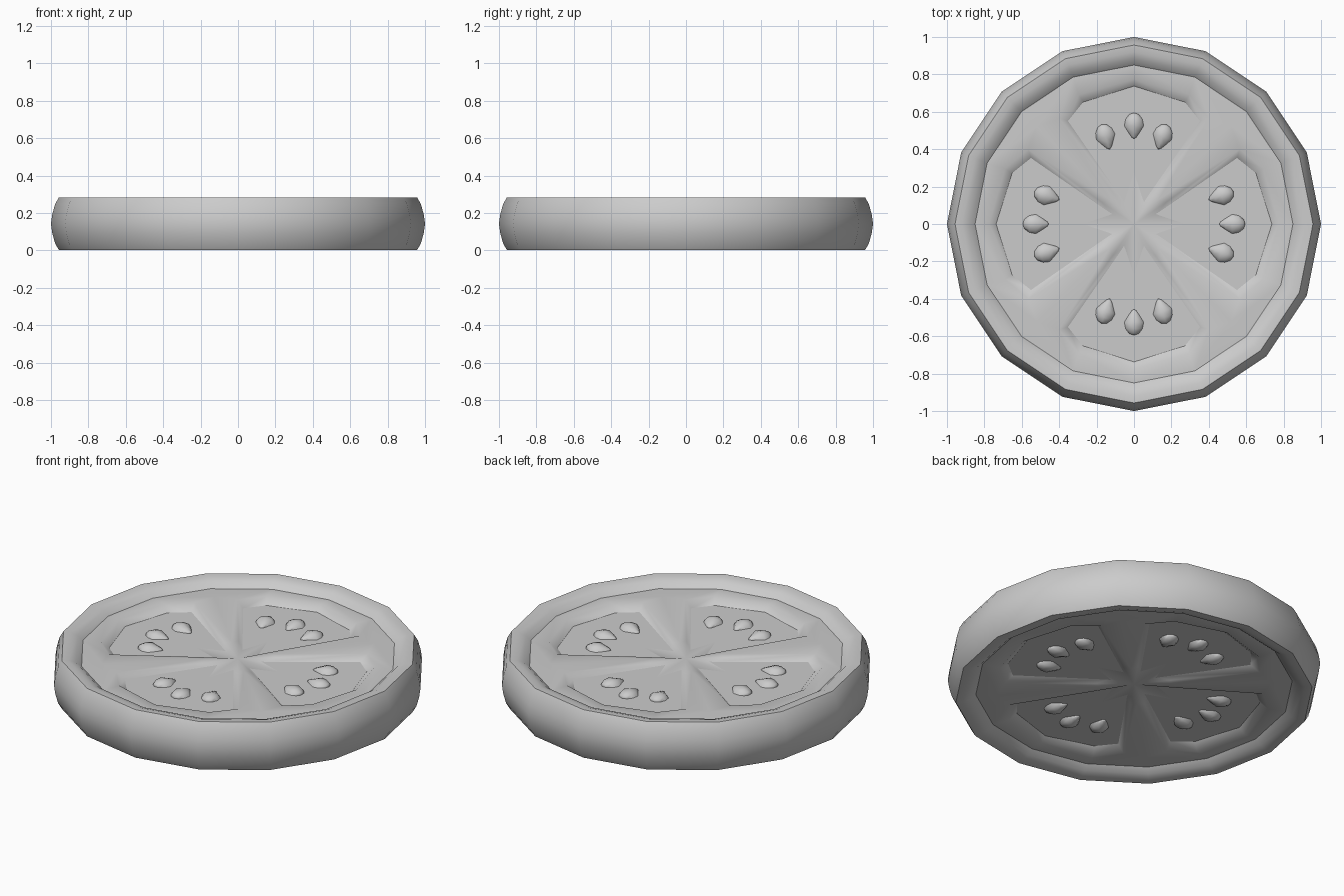
import bpy, bmesh
from math import cos, sin, pi, radians
from mathutils import Matrix, Vector

if "Cube" in bpy.data.objects:
    bpy.data.objects.remove(bpy.data.objects["Cube"])

SIDES = 16
MID = 0.1425      # height of the slice's middle plane
FLOOR = 0.07      # pocket floor, measured from the middle plane

grey = bpy.data.materials.new("plain grey")
grey.use_nodes = True
grey.diffuse_color = (0.6, 0.6, 0.6, 1)
grey.node_tree.nodes["Principled BSDF"].inputs["Base Color"].default_value = (0.6, 0.6, 0.6, 1)


def finish(name, bm, angle):
    """Weld, lift to standing height and shade smooth with sharp creases."""
    bmesh.ops.remove_doubles(bm, verts=bm.verts, dist=0.0005)
    mesh = bpy.data.meshes.new(name)
    bm.to_mesh(mesh)
    bm.free()
    mesh.materials.append(grey)
    mesh.shade_smooth()
    mesh.set_sharp_from_angle(angle=radians(angle))
    obj = bpy.data.objects.new(name, mesh)
    obj.location.z = MID
    bpy.context.collection.objects.link(obj)
    return obj


def add_face(bm, points, outward):
    """Add a face turned so its normal agrees with the outward direction."""
    face = bm.faces.new([bm.verts.new(p) for p in points])
    face.normal_update()
    if face.normal.dot(Vector(outward)) < 0:
        face.normal_flip()


def ring_point(r, z, i):
    a = 2 * pi * i / SIDES
    return Vector((r * cos(a), r * sin(a), z))


# Skin: rounded band spun round the slice
upper = [(0.85, 0.1), (0.88, 0.126), (0.92, 0.14), (0.957, 0.1415), (0.978, 0.105), (0.993, 0.05)]
profile = upper + [(1.0, 0)] + [(r, -z) for r, z in reversed(upper)]
bm = bmesh.new()
for i in range(SIDES):
    for (r0, z0), (r1, z1) in zip(profile, profile[1:]):
        a = 2 * pi * (i + 0.5) / SIDES
        nr, nz = z0 - z1, r1 - r0
        add_face(bm, [ring_point(r0, z0, i), ring_point(r1, z1, i),
                      ring_point(r1, z1, i + 1), ring_point(r0, z0, i + 1)],
                 (nr * cos(a), nr * sin(a), nz))
finish("skin", bm, 60)

# Flesh: one eighth of the raised ring, spoke and core, mirrored all round
edge = [ring_point(0.85, 0.1, i) for i in range(3)]
lip = [Vector(p) for p in [(0.775, 0, 0.102), (0.69, 0.295, 0.104), (0.565, 0.40, 0.104), (0.17, 0.115, 0.085)]]
foot = [Vector(p) for p in [(0.735, 0, 0.068), (0.65, 0.27, 0.068), (0.55, 0.35, 0.068), (0.13, 0.06, 0.069)]]
ridge = [Vector((0.52, 0.52, 0.106)), Vector((0.13, 0.13, 0.09))]
core = Vector((0, 0, 0.078))
core_edge = [Vector((0.29, 0, 0.0695)), Vector((0.24, 0.1, 0.0695))]
patches = [
    (edge[0], edge[1], lip[1], lip[0]), (edge[1], lip[2], lip[1]),
    (edge[1], edge[2], ridge[0], lip[2]), (lip[2], ridge[0], ridge[1], lip[3]),
    (lip[3], ridge[1], core), (foot[3], lip[3], core),
    (foot[3], core, core_edge[0], core_edge[1]),
] + [(lip[i], lip[i + 1], foot[i + 1], foot[i]) for i in range(3)]
swap = Matrix(((0, 1, 0), (1, 0, 0), (0, 0, 1)))
bm = bmesh.new()
for up in (1, -1):
    for turn in range(4):
        for flip in (Matrix.Identity(3), swap):
            move = Matrix.Diagonal((1, 1, up)) @ Matrix.Rotation(turn * pi / 2, 3, "Z") @ flip
            for patch in patches:
                add_face(bm, [move @ p for p in patch], (0, 0, up))
finish("flesh", bm, 70)

# Pocket floors: one flat disc under each side's flesh
bm = bmesh.new()
for up in (1, -1):
    add_face(bm, [ring_point(0.8, FLOOR * up, i) for i in range(SIDES)], (0, 0, up))
finish("pocket_floors", bm, 30)

# Seeds: teardrops pointing to the centre, three in each pocket on both sides
bm = bmesh.new()
for up in (1, -1):
    for pocket in range(4):
        for fan, reach in ((-18, 0.49), (0, 0.525), (18, 0.49)):
            place = (Matrix.Rotation(pocket * pi / 2 + radians(fan), 4, "Z")
                     @ Matrix.Translation((reach, 0, FLOOR * up)))
            seed = bmesh.ops.create_uvsphere(bm, u_segments=8, v_segments=6, radius=1,
                                             matrix=Matrix.Rotation(pi / 2, 4, "Y"))
            for v in seed["verts"]:
                x, y, z = v.co
                taper = 1 if x > -0.1 else 0.9 + 0.45 * x
                v.co = place @ Vector((0.07 * x, 0.052 * y * taper, 0.03 * z * taper))
finish("seeds", bm, 50)
